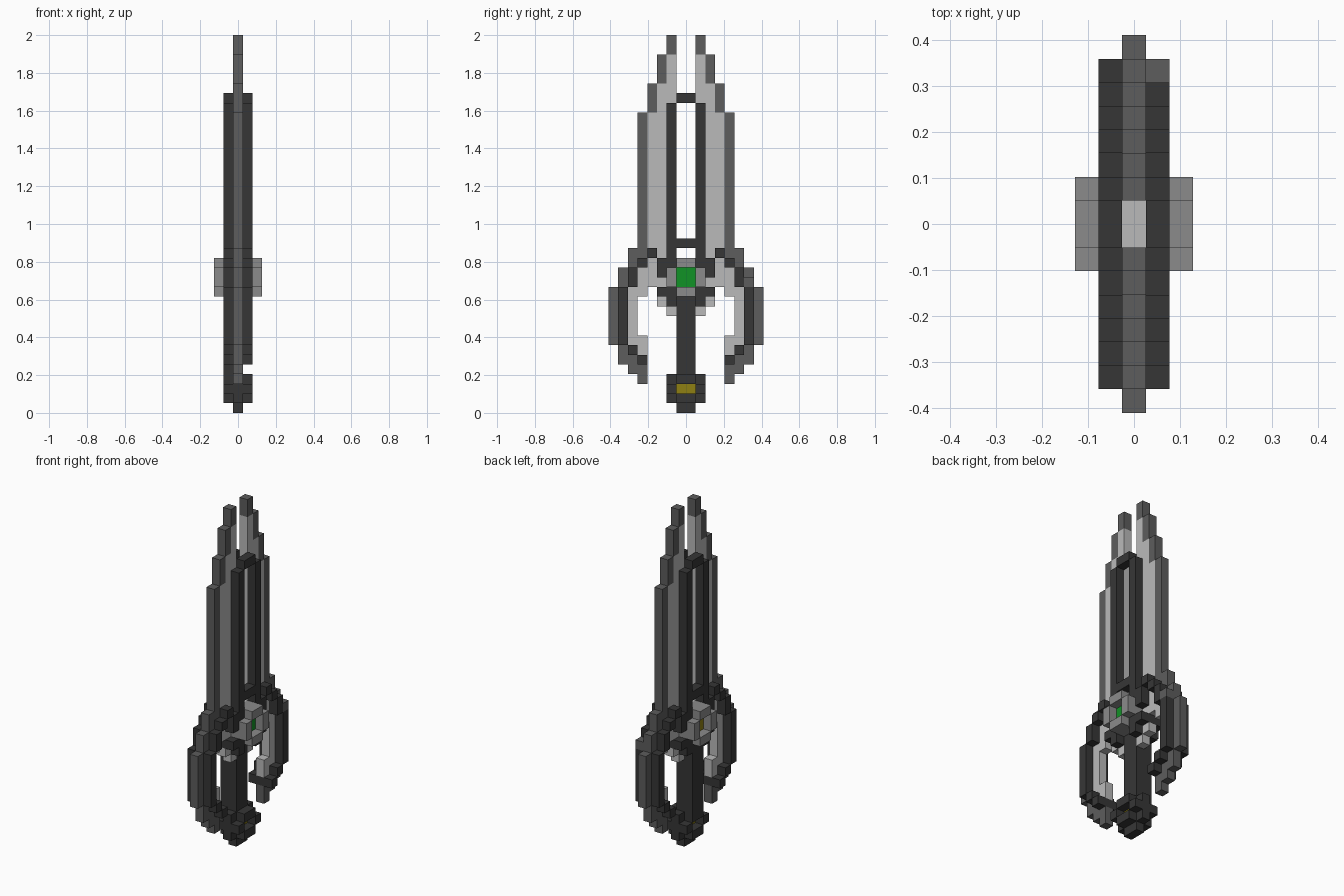
import bpy, bmesh

cube = bpy.data.objects.get("Cube")
if cube:
    bpy.data.objects.remove(cube, do_unlink=True)

U = 2 / 39  # size of one block


def material(name, r, g, b):
    lin = [((c / 255 + 0.055) / 1.055) ** 2.4 for c in (r, g, b)] + [1]
    m = bpy.data.materials.new(name)
    m.use_nodes = True
    m.diffuse_color = lin
    bsdf = m.node_tree.nodes["Principled BSDF"]
    bsdf.inputs["Base Color"].default_value = lin
    bsdf.inputs["Roughness"].default_value = 0.8
    return m


DARK = material("dark grey", 54, 54, 54)
MID = material("mid grey", 93, 93, 93)
LIGHT = material("light grey", 186, 186, 186)
STEEL = material("steel grey", 139, 139, 139)
GREEN = material("green", 17, 146, 38)
YELLOW = material("olive yellow", 143, 128, 18)

CORE = [(-0.5, 0.5)]                 # middle layer in x
SIDES = [(-1.5, -0.5), (0.5, 1.5)]   # the two cheek layers
WIDE = [(-1.5, 1.5)]                 # all three layers
BOSS = [(-2.5, -0.5), (0.5, 2.5)]    # raised cheeks


def part(name, mat, layers, rects, mirror=True):
    """Boxes from (y0, y1, z0, z1) rectangles in block units, repeated per x layer."""
    bm = bmesh.new()
    for x0, x1 in layers:
        for y0, y1, z0, z1 in rects:
            spans = [(y0, y1), (-y1, -y0)] if mirror else [(y0, y1)]
            for a, b in spans:
                verts = bmesh.ops.create_cube(bm, size=1)["verts"]
                for v in verts:
                    v.co = ((x0 + (v.co.x + 0.5) * (x1 - x0)) * U,
                            (a + (v.co.y + 0.5) * (b - a)) * U,
                            (z0 + (v.co.z + 0.5) * (z1 - z0)) * U)
    me = bpy.data.meshes.new(name)
    bm.to_mesh(me)
    bm.free()
    me.materials.append(mat)
    ob = bpy.data.objects.new(name, me)
    bpy.context.collection.objects.link(ob)
    return ob


# Twin blades: light inner plates with a stepped mid grey edge
part("blade_plates", LIGHT, CORE, [(1, 2, 16, 37), (2, 3, 16, 34), (3, 4, 17, 31)])
part("blade_edges", MID, CORE, [(1, 2, 37, 39), (2, 3, 34, 37), (3, 4, 31, 34), (4, 5, 16, 31)])

# Dark frame on both cheeks, open in the middle
part("frame_rails", DARK, SIDES, [(1, 2, 15, 32)])
part("frame_bars", DARK, SIDES, [(-1, 1, 32, 33), (-1, 1, 17, 18)], mirror=False)

# Curved guards on either side of the grip
part("guard_rims", MID, CORE, [(7, 8, 7, 13), (6, 7, 13, 15), (5, 6, 15, 17),
                               (6, 7, 5, 7), (5, 6, 4, 6), (4, 5, 3, 5)])
part("guard_ribs", DARK, WIDE, [(6, 7, 7, 13), (5, 6, 13, 15), (4, 5, 15, 16), (3, 4, 16, 17),
                                (5, 6, 6, 7), (4, 5, 5, 6)])
part("guard_linings", LIGHT, CORE, [(5, 6, 7, 13), (4, 5, 12, 15), (3, 4, 13, 16),
                                    (2, 3, 13, 14), (4, 5, 6, 8)])
part("guard_chip", MID, SIDES[1:], [(6, 7, 13, 14)], mirror=False)

# Hub holding the gems
part("hub_core", LIGHT, CORE, [(-2, 2, 13, 16), (-1, 1, 12, 13)], mirror=False)
part("hub_boss", STEEL, BOSS, [(-1, 1, 12, 13), (-1, 1, 15, 16), (1, 2, 13, 15), (-2, -1, 13, 15)],
     mirror=False)
part("left_gem", GREEN, SIDES[1:], [(-1, 1, 13, 15)], mirror=False)
part("right_gem", YELLOW, SIDES[:1], [(-1, 1, 13, 15)], mirror=False)
part("hub_claws", DARK, WIDE, [(2, 3, 14, 16), (1, 3, 12, 13), (1, 2, 11, 12)])
part("hub_claw_tips", LIGHT, CORE, [(2, 3, 11, 12), (1, 2, 10, 11)])

# Grip, two layers thick
part("grip", DARK, [(-1.5, 0.5)], [(-1, 1, 4, 12)], mirror=False)

# Pommel with an inset plate inside a raised ring
part("pommel_core", DARK, CORE, [(-1, 1, 0, 2), (-1, 1, 3, 4), (1, 2, 1, 4), (-2, -1, 1, 4)], mirror=False)
part("pommel_inlay", YELLOW, CORE, [(-1, 1, 2, 3)], mirror=False)
part("pommel_ring", DARK, SIDES, [(-1, 1, 1, 2), (-1, 1, 3, 4), (1, 2, 2, 3), (-2, -1, 2, 3)], mirror=False)
